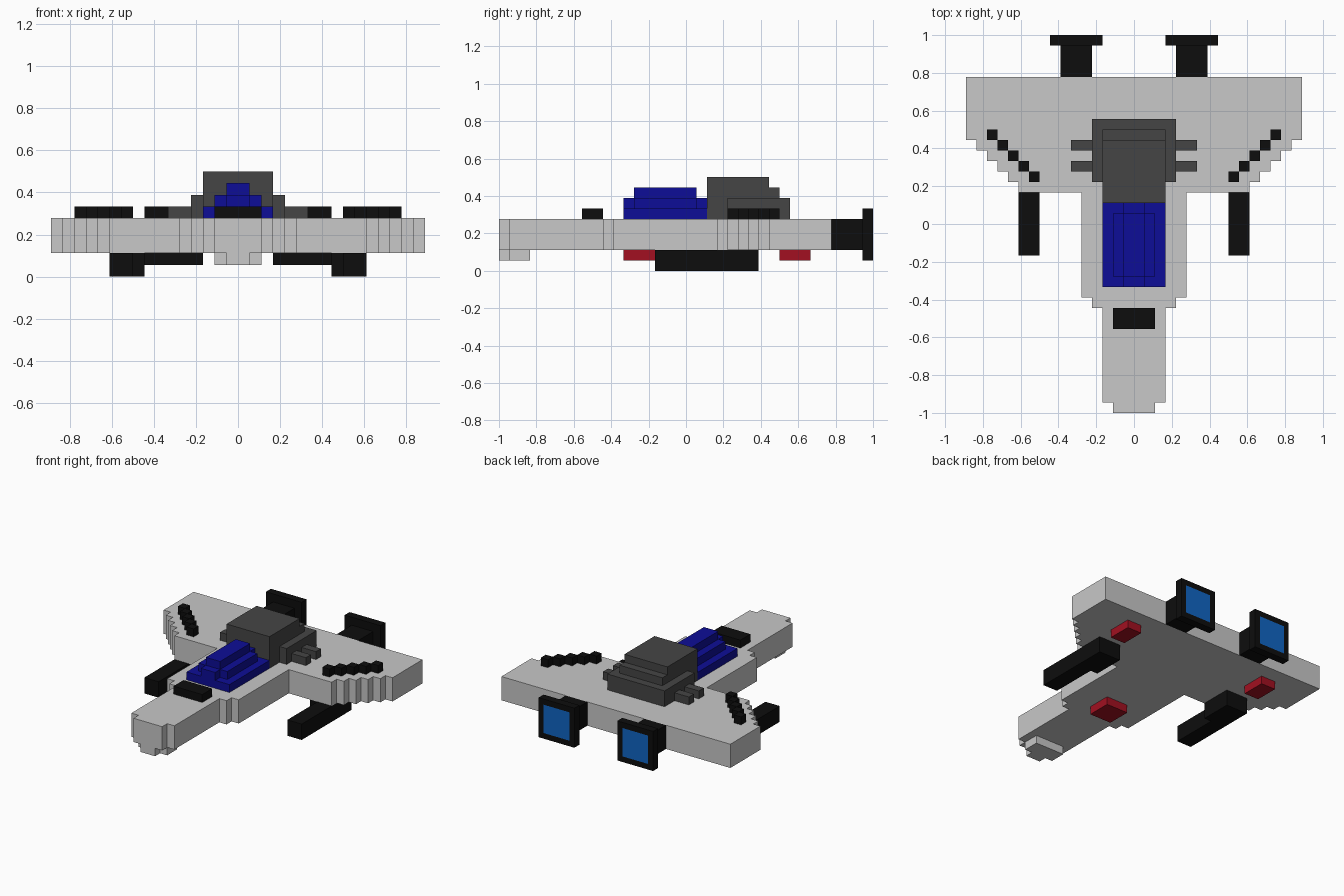
import bpy, bmesh

if "Cube" in bpy.data.objects:
    bpy.data.objects.remove(bpy.data.objects["Cube"])

U = 1 / 18  # one block of the model's grid


def material(name, rgb):
    m = bpy.data.materials.new(name)
    m.diffuse_color = (*rgb, 1)
    m.use_nodes = True
    m.node_tree.nodes["Principled BSDF"].inputs["Base Color"].default_value = m.diffuse_color
    return m


GREY = material("light grey", (0.58, 0.58, 0.58))
DARK = material("dark grey", (0.06, 0.06, 0.06))
BLACK = material("black", (0.004, 0.004, 0.004))
NAVY = material("canopy blue", (0.004, 0.004, 0.31))
RED = material("red", (0.36, 0.005, 0.015))
GLOW = material("engine blue", (0.005, 0.13, 0.55))


def finish(name, bm, *mats):
    bmesh.ops.recalc_face_normals(bm, faces=bm.faces)
    mesh = bpy.data.meshes.new(name)
    bm.to_mesh(mesh)
    bm.free()
    for m in mats:
        mesh.materials.append(m)
    obj = bpy.data.objects.new(name, mesh)
    bpy.context.collection.objects.link(obj)
    return obj


def add_box(bm, x0, x1, y0, y1, z0, z1):
    verts = bmesh.ops.create_cube(bm, size=1)["verts"]
    for v in verts:
        v.co = (((x0 + x1) / 2 + v.co.x * (x1 - x0)) * U,
                ((y0 + y1) / 2 + v.co.y * (y1 - y0)) * U,
                ((z0 + z1) / 2 + v.co.z * (z1 - z0)) * U)


def box(name, mat, *dims):
    bm = bmesh.new()
    add_box(bm, *dims)
    return finish(name, bm, mat)


def mirror(obj):
    obj.modifiers.new("mirror", "MIRROR").use_axis[0] = True


def slab(name, mat, rows, z0, z1):
    """Extrude a symmetric stepped outline; rows are (y start, y end, half width)."""
    right = [(w, y) for a, b, w in rows for y in (a, b)]
    outline = right + [(-x, y) for x, y in reversed(right)]
    bm = bmesh.new()
    face = bm.faces.new([bm.verts.new((x * U, y * U, z0 * U)) for x, y in outline])
    top = bmesh.ops.extrude_face_region(bm, geom=[face])["geom"]
    bmesh.ops.translate(bm, vec=(0, 0, (z1 - z0) * U),
                        verts=[g for g in top if isinstance(g, bmesh.types.BMVert)])
    return finish(name, bm, mat)


# Hull with stepped wings, and the chin under the nose
hull_rows = [(-18, -17, 2), (-17, -8, 3), (-8, -7, 4), (-7, 3, 5)]
hull_rows += [(3 + i, 4 + i, 11 + i) for i in range(5)] + [(8, 14, 16)]
slab("hull_and_wings", GREY, hull_rows, 2, 5)
slab("nose_chin", GREY, [(-18, -17, 1), (-17, -15, 2)], 1, 2)

# Canopy layers
slab("canopy_base", NAVY, [(-6, 2, 3)], 5, 6)
slab("canopy_middle", NAVY, [(-6, -5, 1), (-5, 1, 2), (1, 2, 1)], 6, 7)
slab("canopy_top", NAVY, [(-5, 1, 1)], 7, 8)

# Rear cabin
slab("cabin_base", DARK, [(2, 4, 3), (4, 10, 4)], 5, 7)
slab("cabin_middle", DARK, [(2, 9, 3)], 7, 8)
slab("cabin_top", DARK, [(2, 8, 3)], 8, 9)
for label, y in (("front", 5), ("rear", 7)):
    mirror(box(label + "_side_pipe", DARK, 4, 6, y, y + 1, 5, 6))

# Black deck details
box("nose_vent", BLACK, -2, 2, -10, -8, 5, 6)
bm = bmesh.new()
for i in range(5):
    add_box(bm, 9 + i, 10 + i, 4 + i, 5 + i, 5, 6)
mirror(finish("wing_stripe", bm, BLACK))

# Underwing cannons
mirror(box("cannon_mount", BLACK, 8, 11, 3, 7, 0, 2))
mirror(box("cannon_barrel", BLACK, 9, 11, -3, 3, 0, 2))

# Engines; the rear face of each nozzle has an inset glowing panel
mirror(box("engine_neck", BLACK, 4, 7, 14, 17, 2, 5))
bm = bmesh.new()
add_box(bm, 3, 8, 17, 18, 1, 6)
bm.normal_update()
rear = max(bm.faces, key=lambda f: f.calc_center_median().y)
bmesh.ops.inset_individual(bm, faces=[rear], thickness=U)
rear.material_index = 1
mirror(finish("engine_nozzle", bm, BLACK, GLOW))

# Landing pads
box("front_landing_pad", RED, -1.5, 1.5, -6, -3, 1, 2)
mirror(box("wing_landing_pad", RED, 9, 11, 9, 12, 1, 2))
